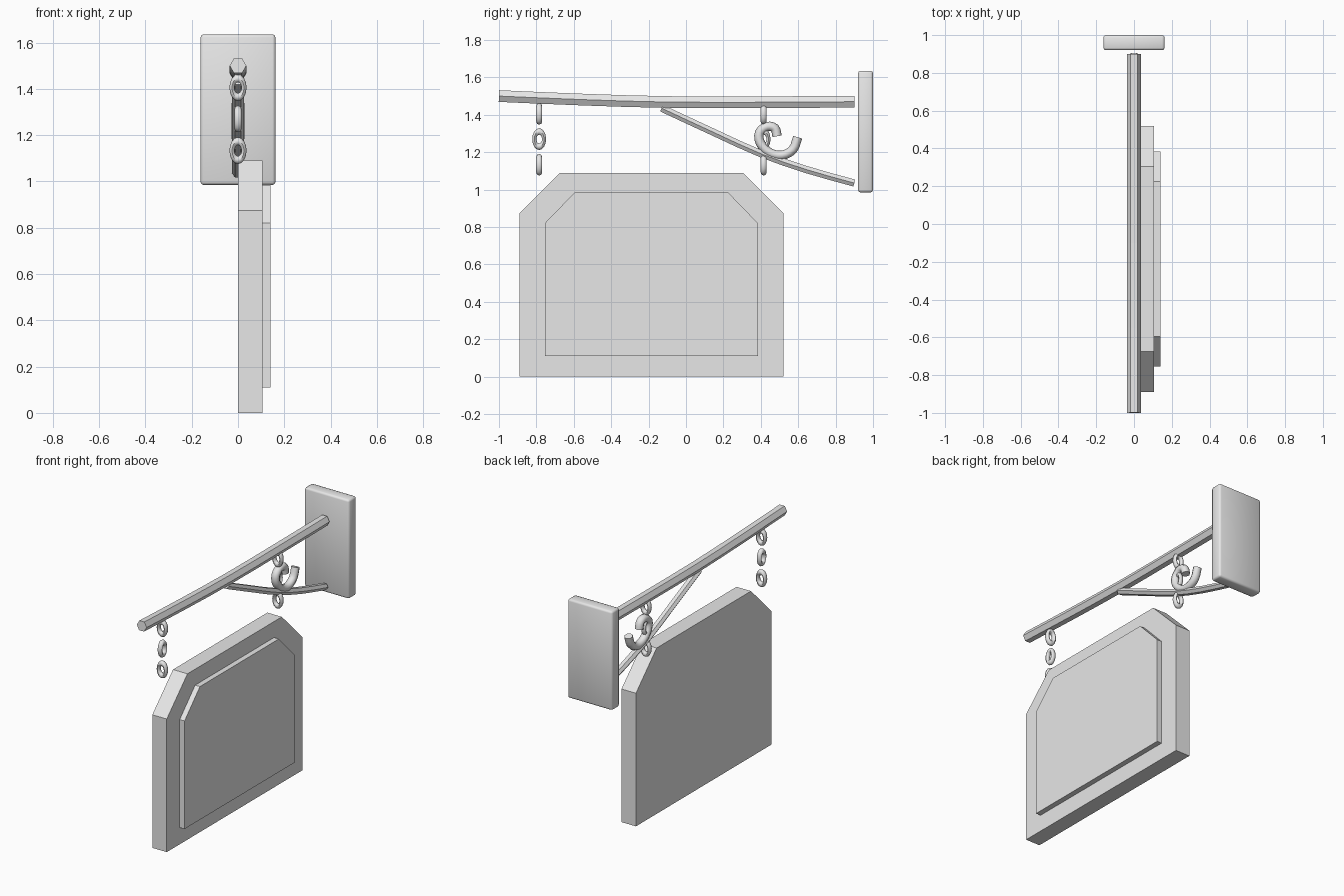
import bpy, bmesh, math
from mathutils import Vector

if "Cube" in bpy.data.objects:
    bpy.data.objects.remove(bpy.data.objects["Cube"])

grey = bpy.data.materials.new("plain grey")
grey.diffuse_color = (0.8, 0.8, 0.8, 1)
grey.use_nodes = True
grey.node_tree.nodes["Principled BSDF"].inputs["Base Color"].default_value = grey.diffuse_color


def make(name, bm, smooth=None):
    bmesh.ops.recalc_face_normals(bm, faces=bm.faces[:])
    mesh = bpy.data.meshes.new(name)
    bm.to_mesh(mesh)
    bm.free()
    mesh.materials.append(grey)
    ob = bpy.data.objects.new(name, mesh)
    bpy.context.collection.objects.link(ob)
    if smooth:
        bpy.ops.object.select_all(action='DESELECT')
        ob.select_set(True)
        bpy.context.view_layer.objects.active = ob
        bpy.ops.object.shade_smooth_by_angle(angle=math.radians(smooth))
    return ob


def slab(name, x0, x1, profile):
    """Extrude a (y, z) outline along x."""
    bm = bmesh.new()
    face = bm.faces.new([bm.verts.new((x0, y, z)) for y, z in profile])
    ext = bmesh.ops.extrude_face_region(bm, geom=[face])["geom"]
    bmesh.ops.translate(bm, vec=(x1 - x0, 0, 0),
                        verts=[v for v in ext if isinstance(v, bmesh.types.BMVert)])
    return make(name, bm)


def smooth_path(pts, steps):
    """Catmull-Rom points through (y, z) knots."""
    p = [Vector(q) for q in pts]
    p = [2 * p[0] - p[1]] + p + [2 * p[-1] - p[-2]]
    out = []
    for a, b, c, d in zip(p, p[1:], p[2:], p[3:]):
        for i in range(steps):
            t = i / steps
            out.append(0.5 * (2 * b + (c - a) * t + (2 * a - 5 * b + 4 * c - d) * t * t
                              + (3 * b - a - 3 * c + d) * t ** 3))
    return out + [p[-2]]


def tube(name, pts, rx, rn, sides, steps, smooth=None):
    """Sweep a polygon along a path in the yz plane."""
    path = smooth_path(pts, steps)
    bm = bmesh.new()
    rings = []
    for i, c in enumerate(path):
        t = (path[min(i + 1, len(path) - 1)] - path[max(i - 1, 0)]).normalized()
        n = Vector((-t.y, t.x))
        ring = []
        for k in range(sides):
            a = math.tau * k / sides
            q = c + n * rn * math.sin(a)
            ring.append(bm.verts.new((rx * math.cos(a), q.x, q.y)))
        rings.append(ring)
    for r, s in zip(rings, rings[1:]):
        for k in range(sides):
            j = (k + 1) % sides
            bm.faces.new((r[k], r[j], s[j], s[k]))
    bm.faces.new(rings[0])
    bm.faces.new(rings[-1])
    return make(name, bm, smooth)


def link(name, y, z, facing_front):
    """Oval chain link."""
    bm = bmesh.new()
    major, minor = 16, 8
    grid = []
    for i in range(major):
        a = math.tau * i / major
        row = []
        for k in range(minor):
            b = math.tau * k / minor
            r = 0.026 + 0.011 * math.cos(b)
            u, d, h = r * math.cos(a), 0.016 * math.sin(b), 1.57 * r * math.sin(a)
            row.append(bm.verts.new((u, y + d, z + h) if facing_front else (d, y + u, z + h)))
        grid.append(row)
    for i in range(major):
        for k in range(minor):
            i2, k2 = (i + 1) % major, (k + 1) % minor
            bm.faces.new((grid[i][k], grid[i2][k], grid[i2][k2], grid[i][k2]))
    make(name, bm, 50)


# Hanging board and raised panel
slab("sign_board", 0.0, 0.105, [(-0.89, 0), (0.52, 0), (0.52, 0.875),
                                (0.305, 1.09), (-0.675, 1.09), (-0.89, 0.875)])
slab("raised_panel", 0.105, 0.14, [(-0.755, 0.11), (0.385, 0.11), (0.385, 0.82),
                                   (0.225, 0.985), (-0.595, 0.985), (-0.755, 0.82)])

# Wall plate with rounded edges
bm = bmesh.new()
bmesh.ops.create_cube(bm, size=1)
for v in bm.verts:
    v.co = (v.co.x * 0.324, 0.96 + v.co.y * 0.08, 1.31 + v.co.z * 0.65)
bmesh.ops.bevel(bm, geom=bm.edges[:], offset=0.013, segments=2, profile=0.5, affect='EDGES')
make("wall_plate", bm, 60)

# Hexagonal arm, sagging brace and scroll
tube("arm", [(-1, 1.5), (-0.55, 1.481), (-0.1, 1.468), (0.4, 1.467), (0.9, 1.47)],
     0.036, 0.036, 6, 2)
tube("brace", [(-0.13, 1.435), (0.15, 1.305), (0.4, 1.192), (0.65, 1.105), (0.9, 1.035)],
     0.025, 0.022, 6, 2)
tube("scroll", [(0.597, 1.28), (0.572, 1.215), (0.512, 1.183), (0.445, 1.198), (0.397, 1.25),
                (0.393, 1.305), (0.433, 1.337), (0.475, 1.328), (0.487, 1.285)],
     0.027, 0.025, 8, 3, 50)

# Two chains of three links, the middle one turned
for side, y in (("front", -0.785), ("back", 0.415)):
    for i, z in enumerate((1.405, 1.27, 1.133)):
        link(f"{side}_chain_link_{i + 1}", y, z, i != 1)
